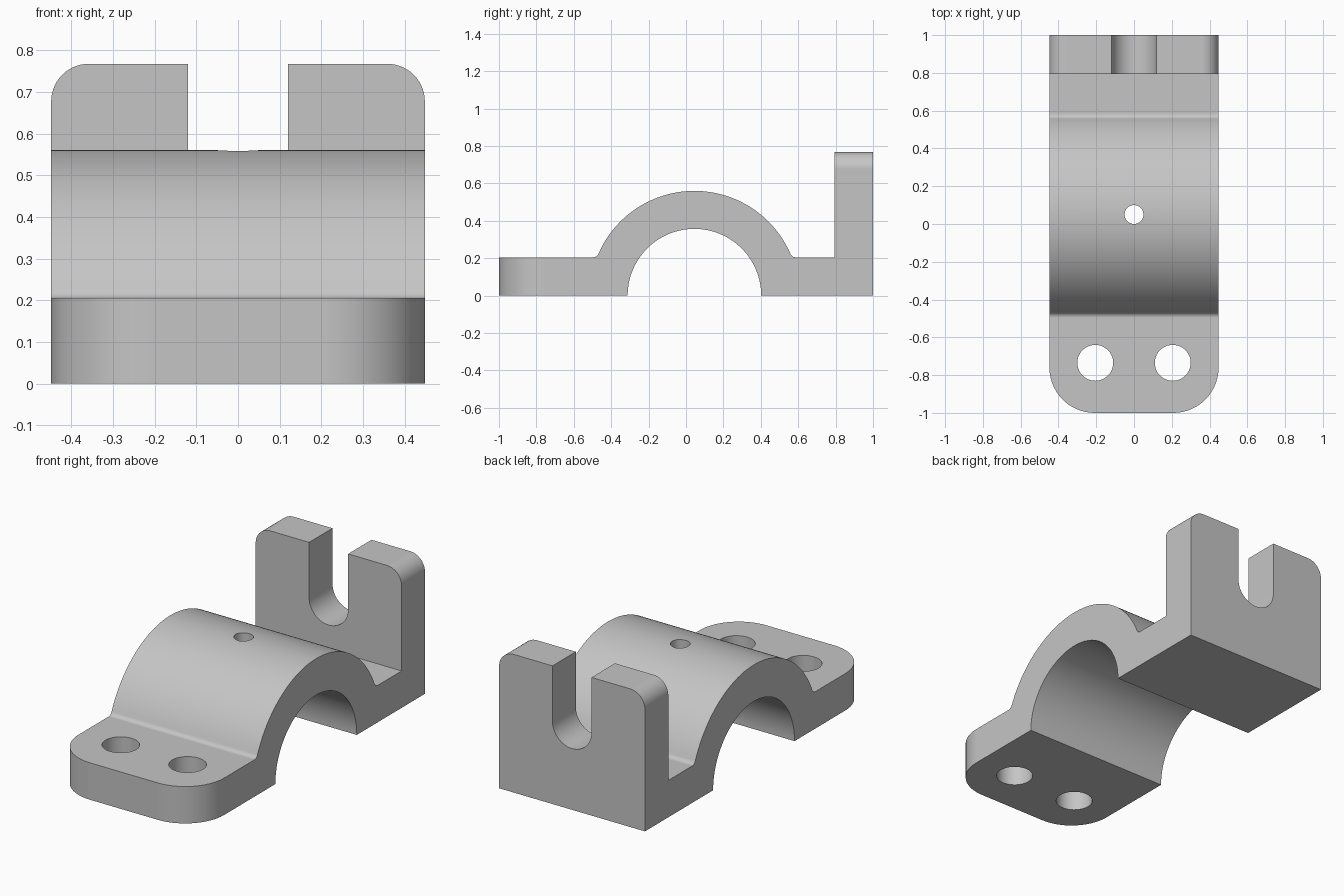
import bpy, bmesh
from math import sin, cos, pi, sqrt, atan2
from mathutils import Vector

cube = bpy.data.objects.get("Cube")
if cube:
    bpy.data.objects.remove(cube, do_unlink=True)

HALF_W = 0.448            # half width along x
BASE_Z, WALL_Z = 0.205, 0.767
WALL_Y = 0.795            # front face of the upright wall
ARCH_Y, R_OUT, R_IN = 0.045, 0.56, 0.357
FILLET = 0.03
SLOT_R, SLOT_Z = 0.12, 0.46

steel = bpy.data.materials.new("light grey")
steel.use_nodes = True
GREY = (0.56, 0.56, 0.56, 1)
steel.diffuse_color = GREY
steel.node_tree.nodes["Principled BSDF"].inputs["Base Color"].default_value = GREY


def arc(cy, cz, r, a0, a1, n):
    return [(cy + r * cos(a0 + (a1 - a0) * i / n), cz + r * sin(a0 + (a1 - a0) * i / n))
            for i in range(n + 1)]


def prism(name, points, place, depth, edge_round=()):
    """Extrude a 2D outline; place maps (u, v) to 3D, depth is the extrusion vector."""
    bm = bmesh.new()
    face = bm.faces.new([bm.verts.new(place(u, v)) for u, v in points])
    new = bmesh.ops.extrude_face_region(bm, geom=[face])["geom"]
    bmesh.ops.translate(bm, vec=Vector(depth),
                        verts=[g for g in new if isinstance(g, bmesh.types.BMVert)])
    bmesh.ops.recalc_face_normals(bm, faces=bm.faces)
    for test, radius in edge_round:
        edges = [e for e in bm.edges if test(*[v.co for v in e.verts])]
        bmesh.ops.bevel(bm, geom=edges, offset=radius, segments=14,
                        profile=0.5, affect="EDGES")
    mesh = bpy.data.meshes.new(name)
    bm.to_mesh(mesh)
    bm.free()
    obj = bpy.data.objects.new(name, mesh)
    bpy.context.collection.objects.link(obj)
    return obj


# Side profile: foot, filleted arch, rear seat and upright wall
fz = BASE_Z + FILLET
fy = sqrt((R_OUT + FILLET) ** 2 - fz ** 2)
angle = atan2(fz, fy)
profile = [(-1, 0), (-1, BASE_Z)]
profile += arc(ARCH_Y - fy, fz, FILLET, -pi / 2, -angle, 8)
profile += arc(ARCH_Y, 0, R_OUT, pi - angle, angle, 64)[1:-1]
profile += arc(ARCH_Y + fy, fz, FILLET, pi + angle, 1.5 * pi, 8)
profile += [(WALL_Y, BASE_Z), (WALL_Y, WALL_Z), (1, WALL_Z), (1, 0)]
profile += arc(ARCH_Y, 0, R_IN, 0, pi, 64)


def foot_corner(a, b):
    return max(a.y, b.y) < -0.99 and abs(a.z - b.z) > 0.1


def wall_corner(a, b):
    return min(a.z, b.z) > WALL_Z - 0.01 and abs(a.y - b.y) > 0.1


bracket = prism("clamp_bracket", profile, lambda y, z: (-HALF_W, y, z),
                (2 * HALF_W, 0, 0), [(foot_corner, 0.24), (wall_corner, 0.09)])
bracket.data.materials.append(steel)


# Cutters: two bolt holes, the oil hole and the round-bottomed slot
def hole(name, x, y, r):
    return prism(name, arc(x, y, r, 0, 2 * pi, 40)[:-1],
                 lambda u, v: (u, v, -0.1), (0, 0, 1))


cutters = [hole("bolt_hole_" + side, s * 0.205, -0.735, 0.095)
           for side, s in (("left", 1), ("right", -1))]
cutters.append(hole("oil_hole", 0, 0.05, 0.05))
slot = arc(0, SLOT_Z, SLOT_R, pi, 2 * pi, 28) + [(SLOT_R, 1), (-SLOT_R, 1)]
cutters.append(prism("wall_slot", slot, lambda x, z: (x, 0.7, z), (0, 0.4, 0)))

bpy.ops.object.select_all(action="DESELECT")
bpy.context.view_layer.objects.active = bracket
bracket.select_set(True)
for cutter in cutters:
    cutter.hide_render = True
    mod = bracket.modifiers.new(cutter.name, "BOOLEAN")
    mod.operation, mod.solver, mod.object = "DIFFERENCE", "EXACT", cutter
    bpy.ops.object.modifier_apply(modifier=mod.name)
for cutter in cutters:
    bpy.data.objects.remove(cutter, do_unlink=True)

# Smooth curves, flat plates
bpy.ops.object.shade_smooth_by_angle(angle=pi / 6)
weighted = bracket.modifiers.new("flat_plates", "WEIGHTED_NORMAL")
weighted.keep_sharp = True
